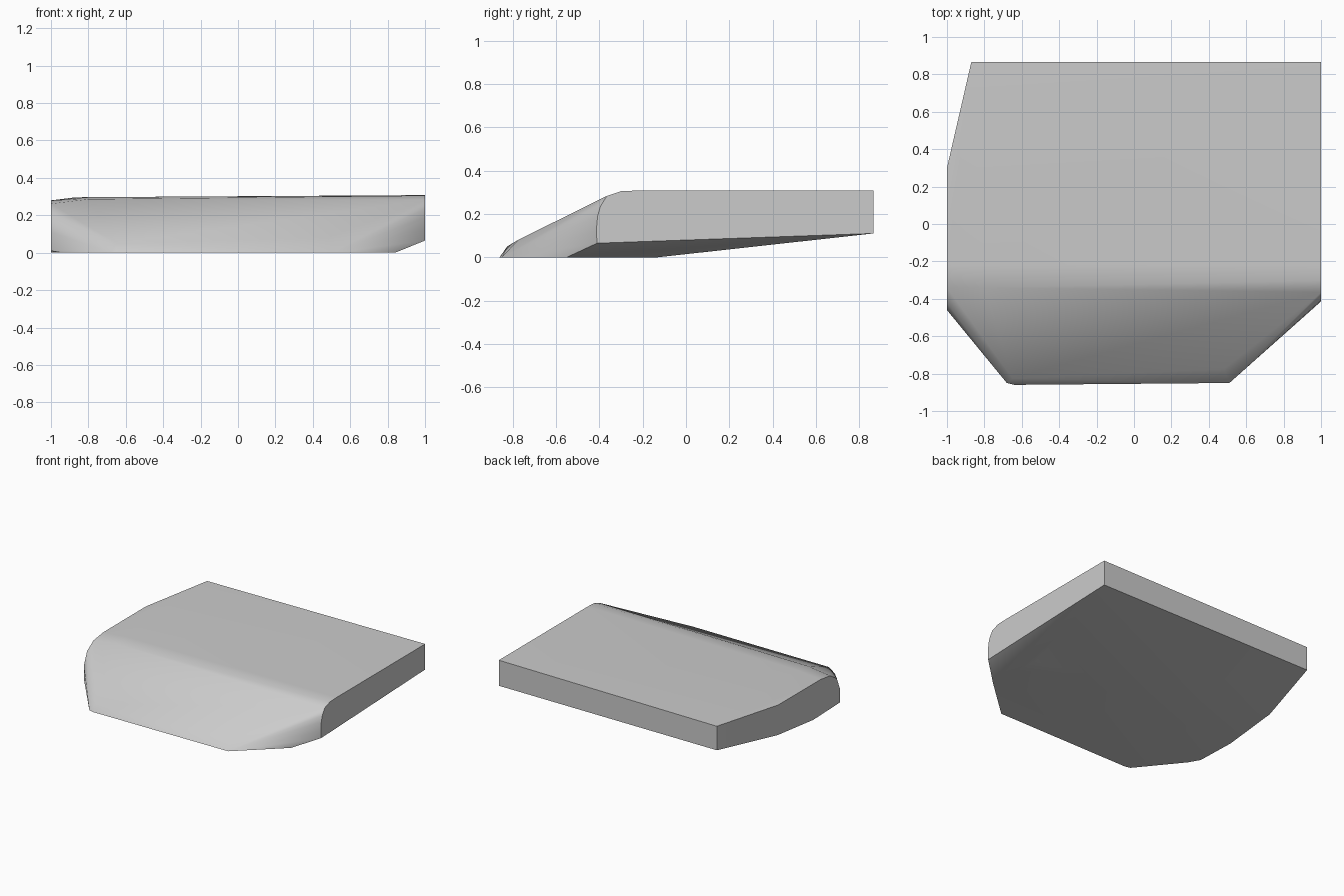
import bpy, bmesh, math

if "Cube" in bpy.data.objects:
    bpy.data.objects.remove(bpy.data.objects["Cube"])

# Side profiles (y, z) and the outlines that join them
right_side = [(0.865, 0.11), (0.865, 0.308), (-0.22, 0.308), (-0.30, 0.305), (-0.365, 0.283),
              (-0.395, 0.235), (-0.408, 0.19), (-0.414, 0.12), (-0.41, 0.065)]
left_side = [(0.3, 0.0475), (0.3, 0.28), (-0.22, 0.279), (-0.34, 0.262), (-0.42, 0.21),
             (-0.46, 0.11), (-0.46, 0.01), (-0.13, 0.0)]
points = [(1, y, z) for y, z in right_side] + [(-1, y, z) for y, z in left_side]
# Back left corner
points += [(-0.87, 0.865, 0.11), (-0.87, 0.865, 0.296)]
# Flat underside
points += [(0.51, -0.85, 0), (0.84, -0.55, 0), (0.80, -0.13, 0),
           (-0.68, -0.85, 0), (-0.64, -0.86, 0), (-0.94, -0.53, 0)]
# Blunt front lip
points += [(-0.65, -0.825, 0.05), (0.48, -0.775, 0.08)]
# Rounded shoulder on the left of the top
points += [(-0.8, -0.22, 0.297), (-0.8, -0.34, 0.286)]

mat = bpy.data.materials.new("light_grey")
mat.diffuse_color = (0.6, 0.6, 0.6, 1)
mat.use_nodes = True
mat.node_tree.nodes["Principled BSDF"].inputs["Base Color"].default_value = mat.diffuse_color

# Wrap the outlines in one faceted slab
bm = bmesh.new()
for p in points:
    bm.verts.new(p)
bmesh.ops.convex_hull(bm, input=bm.verts[:])
loose = [v for v in bm.verts if not v.link_faces]
bmesh.ops.delete(bm, geom=loose, context='VERTS')
bmesh.ops.dissolve_limit(bm, angle_limit=math.radians(0.4), verts=bm.verts[:], edges=bm.edges[:])
bmesh.ops.recalc_face_normals(bm, faces=bm.faces[:])
mesh = bpy.data.meshes.new("wedge_slab")
bm.to_mesh(mesh)
bm.free()
slab = bpy.data.objects.new("wedge_slab", mesh)
bpy.context.collection.objects.link(slab)
mesh.materials.append(mat)

# Soft shading over the rounded top, crisp outer edges
bpy.context.view_layer.objects.active = slab
slab.select_set(True)
bpy.ops.object.shade_smooth_by_angle(angle=math.radians(30))
